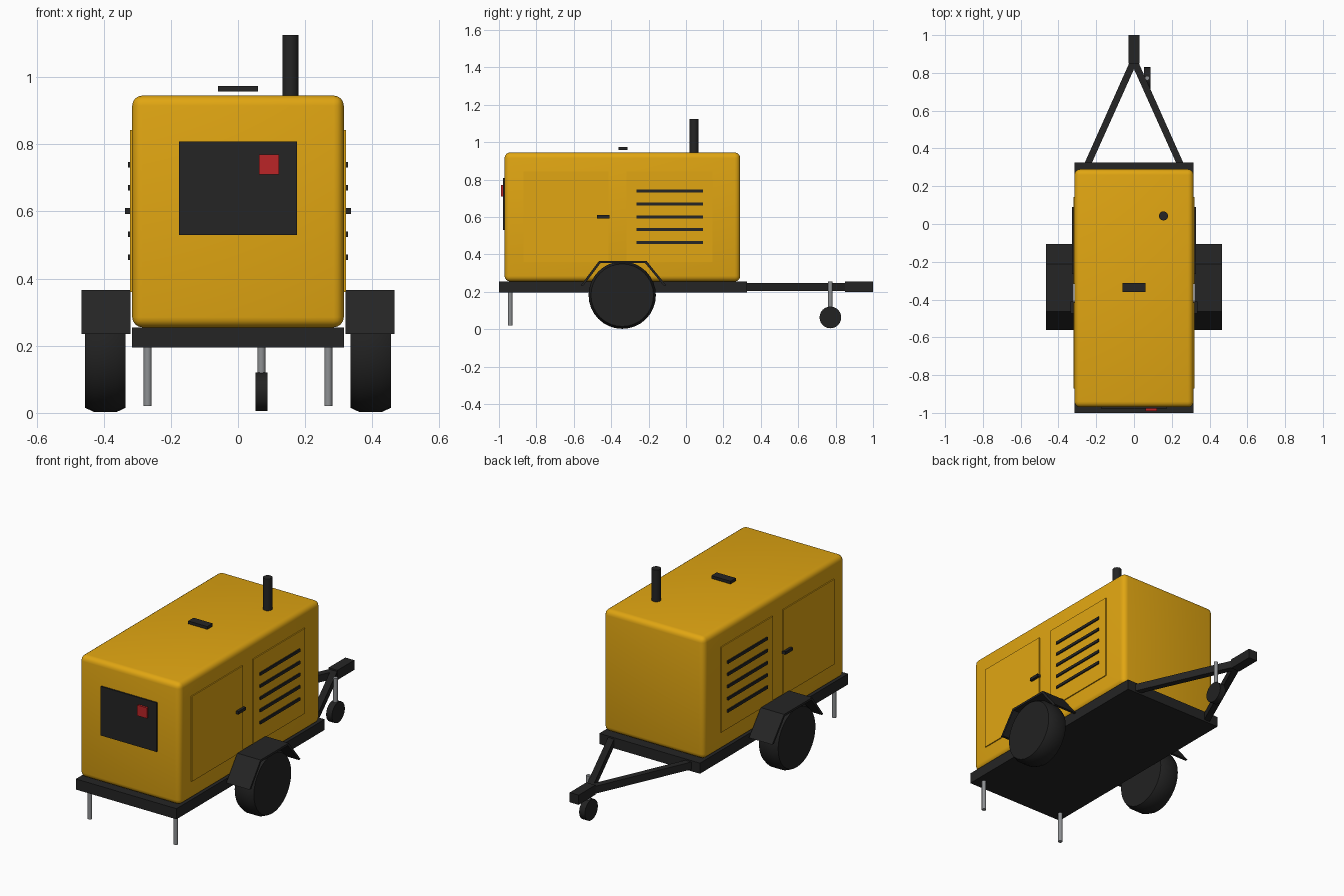
import bpy, bmesh, math
from mathutils import Vector

cube = bpy.data.objects.get("Cube")
if cube:
    bpy.data.objects.remove(cube, do_unlink=True)


def material(name, r, g, b):
    m = bpy.data.materials.new(name)
    m.use_nodes = True
    m.diffuse_color = (r, g, b, 1)
    m.node_tree.nodes["Principled BSDF"].inputs["Base Color"].default_value = (r, g, b, 1)
    return m


YELLOW = material("yellow paint", 0.75, 0.38, 0.006)
BLACK = material("black steel", 0.018, 0.018, 0.018)
RUBBER = material("tyre rubber", 0.016, 0.016, 0.016)
STEEL = material("grey steel", 0.27, 0.28, 0.29)
RED = material("red switch", 0.5, 0.018, 0.02)


def finish(name, bm, mat, smooth=False):
    bmesh.ops.recalc_face_normals(bm, faces=bm.faces)
    mesh = bpy.data.meshes.new(name)
    bm.to_mesh(mesh)
    bm.free()
    ob = bpy.data.objects.new(name, mesh)
    bpy.context.collection.objects.link(ob)
    mesh.materials.append(mat)
    if smooth:
        bpy.ops.object.select_all(action='DESELECT')
        ob.select_set(True)
        bpy.context.view_layer.objects.active = ob
        bpy.ops.object.shade_smooth_by_angle(angle=math.radians(35))
    return ob


def box(name, xs, ys, zs, mat, bevel=0):
    bm = bmesh.new()
    bmesh.ops.create_cube(bm, size=1)
    for v in bm.verts:
        v.co = [(a + b) / 2 + c * (b - a) for c, (a, b) in zip(v.co, (xs, ys, zs))]
    if bevel:
        bmesh.ops.bevel(bm, geom=bm.edges[:], offset=bevel, segments=4,
                        profile=0.5, affect='EDGES')
    return finish(name, bm, mat, bevel > 0)


def cylinder(name, centre, radius, length, axis, mat, sides=24, chamfer=None):
    """Cylinder along x or z; chamfer = (radial, axial) cut on both rims."""
    radial, axial = chamfer or (0, 0)
    h = length / 2
    rings = [(-h, radius - radial), (h, radius - radial)]
    if chamfer:
        rings[1:1] = [(axial - h, radius), (h - axial, radius)]
    bm = bmesh.new()
    loops = []
    for d, r in rings:
        loop = []
        for i in range(sides):
            a = math.tau * i / sides
            u, w = r * math.cos(a), r * math.sin(a)
            p = Vector((d, u, w)) if axis == 'X' else Vector((u, w, d))
            loop.append(bm.verts.new(Vector(centre) + p))
        loops.append(loop)
    for a, b in zip(loops, loops[1:]):
        for i in range(sides):
            j = (i + 1) % sides
            bm.faces.new((a[i], a[j], b[j], b[i]))
    bm.faces.new(loops[0])
    bm.faces.new(loops[-1])
    return finish(name, bm, mat, True)


def prism(name, outline, lo, hi, axis, mat):
    """Extrude a closed 2D outline along x (outline in y,z) or z (outline in x,y)."""
    bm = bmesh.new()
    place = (lambda p, d: (d, *p)) if axis == 'X' else (lambda p, d: (*p, d))
    a = [bm.verts.new(place(p, lo)) for p in outline]
    b = [bm.verts.new(place(p, hi)) for p in outline]
    bm.faces.new(a)
    bm.faces.new(b)
    for i in range(len(a)):
        j = (i + 1) % len(a)
        bm.faces.new((a[i], a[j], b[j], b[i]))
    return finish(name, bm, mat)


# Canopy and chassis
box("canopy", (-0.315, 0.315), (-0.97, 0.29), (0.255, 0.945), YELLOW, 0.03)
box("chassis", (-0.315, 0.315), (-1, 0.325), (0.195, 0.255), BLACK)

# Control panel on the front
box("control_panel", (-0.175, 0.175), (-0.978, -0.96), (0.53, 0.808), BLACK)
box("stop_switch", (0.062, 0.122), (-0.99, -0.975), (0.71, 0.77), RED)

# Roof fittings
box("lifting_eye", (-0.06, 0.06), (-0.36, -0.312), (0.957, 0.973), BLACK)
cylinder("exhaust_stack", (0.156, 0.043, 1.025), 0.024, 0.2, 'Z', BLACK)

# Tow hitch and jockey wheel
box("tow_coupling", (-0.028, 0.028), (0.85, 1), (0.2, 0.255), BLACK)
cylinder("jockey_strut", (0.07, 0.772, 0.165), 0.012, 0.18, 'Z', STEEL, 16)
cylinder("jockey_wheel", (0.07, 0.772, 0.063), 0.058, 0.036, 'X', RUBBER)

# Fender strip profile in y,z
OUTER = [(-0.562, 0.235), (-0.464, 0.366), (-0.212, 0.366), (-0.106, 0.235)]
INNER = [(-0.121, 0.235), (-0.219, 0.354), (-0.457, 0.354), (-0.547, 0.235)]

# Parts repeated on both sides
for side, s in (("left", 1), ("right", -1)):
    def span(a, b):
        return tuple(sorted((s * a, s * b)))

    for label, ys in (("front", (-0.87, -0.415)), ("rear", (-0.318, 0.143))):
        box(f"{side}_{label}_door", span(0.31, 0.321), ys, (0.36, 0.842), YELLOW)
    box(f"{side}_door_handle", span(0.315, 0.336), (-0.475, -0.41), (0.593, 0.61), BLACK)
    for i in range(5):
        z = 0.463 + i * 0.069
        box(f"{side}_vent_slat_{i + 1}", span(0.315, 0.328), (-0.265, 0.09),
            (z - 0.008, z + 0.008), BLACK)

    cylinder(f"{side}_tyre", (s * 0.395, -0.341, 0.182), 0.18, 0.12, 'X', RUBBER,
             32, (0.013, 0.028))
    prism(f"{side}_fender", OUTER + INNER, *span(0.32, 0.466), 'X', BLACK)
    cylinder(f"{side}_support_leg", (s * 0.269, -0.94, 0.11), 0.012, 0.18, 'Z', STEEL, 16)
    prism(f"{side}_drawbar", [(s * 0.265, 0.315), (s * 0.227, 0.315),
                              (s * -0.018, 0.86), (s * 0.018, 0.868)],
          0.205, 0.247, 'Z', BLACK)
